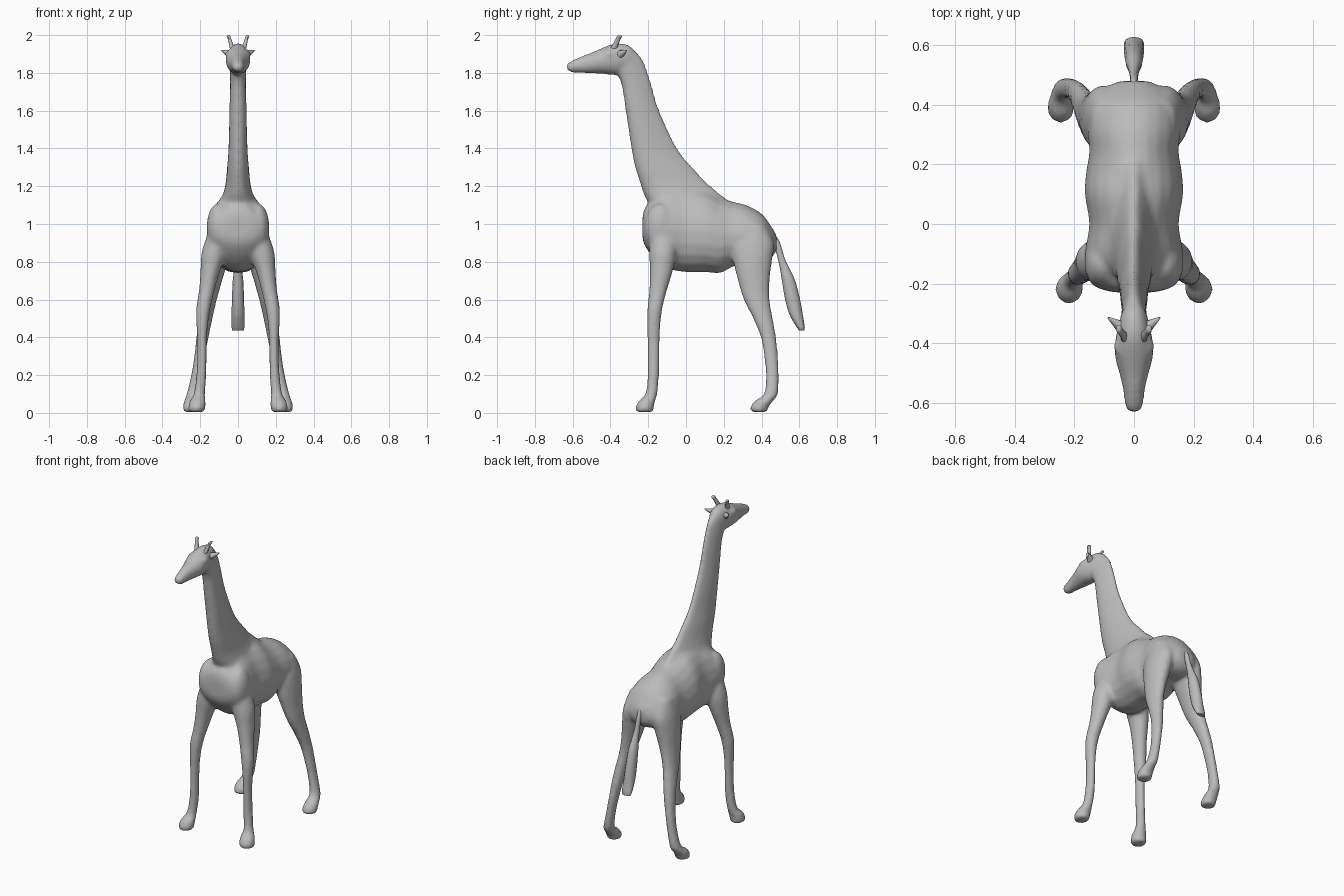
import bpy, bmesh, math
from mathutils import Vector

cube = bpy.data.objects.get("Cube")
if cube:
    bpy.data.objects.remove(cube)

grey = bpy.data.materials.new("plain grey")
grey.use_nodes = True
COLOUR = (0.5, 0.5, 0.5, 1)
grey.diffuse_color = COLOUR
grey.node_tree.nodes["Principled BSDF"].inputs["Base Color"].default_value = COLOUR


def spline(a, b, c, d, t):
    """Catmull-Rom blend between b and c."""
    return 0.5 * (2 * b + (c - a) * t + (2 * a - 5 * b + 4 * c - d) * t * t
                  + (3 * b - a - 3 * c + d) * t ** 3)


def refine(rows, steps):
    rows = [tuple(r) for r in rows]
    pad = [rows[0]] + rows + [rows[-1]]
    out = []
    for i in range(len(rows) - 1):
        for s in range(steps):
            out.append([spline(*v, s / steps) for v in zip(*pad[i:i + 4])])
    return out + [list(rows[-1])]


def loft(name, rows, axis, side=1, sharp=0.0, sides=20, steps=4):
    """Skin oval slices. Row: position on axis, low edge, high edge, x centre, half width.
    axis 'Z' has level slices with edges in y, axis 'Y' upright slices with edges in z.
    sharp narrows the high edge."""
    bm = bmesh.new()
    rings = []
    for pos, low, high, x, half in refine(rows, steps):
        mid, rad = (low + high) / 2, (high - low) / 2
        ring = []
        for k in range(sides):
            a = math.tau * k / sides
            u = side * (x + half * math.cos(a) * (1 - sharp * math.sin(a)))
            v = mid + rad * math.sin(a)
            ring.append(bm.verts.new((u, v, pos) if axis == 'Z' else (u, pos, v)))
        rings.append(ring)
    for r, s in zip(rings, rings[1:]):
        for k in range(sides):
            n = (k + 1) % sides
            bm.faces.new((r[k], r[n], s[n], s[k]))
    bm.faces.new(rings[0])
    bm.faces.new(rings[-1])
    return finish(name, bm)


def finish(name, bm):
    bmesh.ops.recalc_face_normals(bm, faces=bm.faces)
    mesh = bpy.data.meshes.new(name)
    bm.to_mesh(mesh)
    bm.free()
    mesh.materials.append(grey)
    obj = bpy.data.objects.new(name, mesh)
    bpy.context.collection.objects.link(obj)
    return obj


def ball(name, centre, size):
    bm = bmesh.new()
    bmesh.ops.create_uvsphere(bm, u_segments=16, v_segments=10, radius=1)
    for v in bm.verts:
        v.co = Vector(centre) + Vector(c * s for c, s in zip(v.co, size))
    return finish(name, bm)


def select(objs):
    bpy.ops.object.select_all(action='DESELECT')
    for o in objs:
        o.select_set(True)
    bpy.context.view_layer.objects.active = objs[0]


# Trunk, from chest to rump
trunk = loft("body", [
    (-.23, .92, 1.04, 0, .06), (-.215, .88, 1.09, 0, .12), (-.17, .82, 1.13, 0, .155),
    (-.1, .765, 1.18, 0, .165), (0, .745, 1.19, 0, .15), (.1, .745, 1.18, 0, .165),
    (.18, .74, 1.14, 0, .16), (.24, .77, 1.12, 0, .15), (.32, .8, 1.1, 0, .155),
    (.4, .8, 1.055, 0, .145), (.45, .82, .99, 0, .11), (.48, .86, .94, 0, .05)],
    'Y', sharp=.12)

# Neck, narrowing to a mane ridge at the back
neck = loft("neck", [
    (1.0, -.2, .22, 0, .12), (1.1, -.2, .24, 0, .1), (1.16, -.225, .18, 0, .075),
    (1.22, -.245, .11, 0, .062), (1.3, -.27, .035, 0, .055), (1.4, -.29, -.045, 0, .048),
    (1.6, -.32, -.14, 0, .043), (1.75, -.345, -.185, 0, .04), (1.84, -.39, -.215, 0, .042),
    (1.9, -.4, -.25, 0, .042), (1.94, -.37, -.3, 0, .025)], 'Z', sharp=.35)

# Head, from muzzle to crown
head = loft("head", [
    (-.632, 1.82, 1.845, 0, .018), (-.61, 1.803, 1.862, 0, .031), (-.56, 1.8, 1.885, 0, .036),
    (-.5, 1.797, 1.908, 0, .05), (-.45, 1.795, 1.93, 0, .064), (-.4, 1.79, 1.95, 0, .064),
    (-.35, 1.79, 1.958, 0, .055), (-.3, 1.82, 1.945, 0, .042), (-.27, 1.86, 1.92, 0, .02)], 'Y')

# Legs, shoulders and haunches on both sides
FRONT_LEG = [
    (.004, -.262, -.172, .22, .042), (.03, -.268, -.17, .218, .046), (.065, -.25, -.162, .213, .042),
    (.1, -.216, -.152, .205, .03), (.2, -.204, -.142, .194, .027), (.35, -.204, -.14, .19, .025),
    (.45, -.207, -.136, .19, .03), (.55, -.205, -.125, .184, .038), (.65, -.195, -.1, .165, .042),
    (.75, -.192, -.07, .147, .052), (.85, -.195, -.05, .125, .068), (.95, -.19, -.05, .1, .06)]
REAR_LEG = [
    (.004, .345, .43, .245, .042), (.03, .34, .437, .246, .045), (.065, .365, .462, .246, .04),
    (.1, .412, .487, .24, .032), (.2, .422, .492, .221, .027), (.3, .413, .487, .204, .028),
    (.4, .396, .477, .188, .033), (.5, .355, .46, .172, .037), (.6, .305, .443, .154, .042),
    (.7, .275, .443, .136, .052), (.8, .25, .455, .118, .064), (.9, .24, .465, .1, .068),
    (1.0, .28, .42, .08, .06)]
parts = [trunk, neck, head]
for side in (1, -1):
    parts.append(loft("front_leg", FRONT_LEG, 'Z', side))
    parts.append(loft("rear_leg", REAR_LEG, 'Z', side))
    parts.append(ball("shoulder", (side * .105, -.135, .98), (.062, .085, .13)))
    parts.append(ball("brow", (side * .048, -.41, 1.9), (.02, .035, .02)))

# Fuse the parts into one skin
select(parts)
bpy.ops.object.join()
remesh = trunk.modifiers.new("fuse", 'REMESH')
remesh.mode = 'VOXEL'
remesh.voxel_size = .011
soften = trunk.modifiers.new("soften", 'SMOOTH')
soften.factor = .5
soften.iterations = 7
for name in ("fuse", "soften"):
    bpy.ops.object.modifier_apply(modifier=name)
trunk.data.materials.clear()
trunk.data.materials.append(grey)

# Tail with a broad tuft
details = [loft("tail", [
    (.435, .6, .628, 0, .03), (.46, .582, .628, 0, .034), (.52, .548, .618, 0, .034),
    (.6, .525, .604, 0, .032), (.7, .508, .578, 0, .028), (.76, .498, .55, 0, .02),
    (.82, .485, .522, 0, .015), (.9, .462, .498, 0, .013), (.94, .44, .475, 0, .01)],
    'Z', sides=12)]

# Horns and pointed ears
for side, label in ((1, "left"), (-1, "right")):
    details.append(loft(label + "_horn", [
        (1.92, -.405, -.365, .028, .014), (1.95, -.39, -.357, .036, .011),
        (1.98, -.373, -.345, .045, .009), (1.993, -.368, -.338, .05, .01),
        (2.0, -.36, -.345, .051, .005)], 'Z', side, sides=10))
    bm = bmesh.new()
    bmesh.ops.create_cone(bm, cap_ends=True, segments=10, radius1=.024, radius2=.003, depth=.065)
    aim = Vector((side * .05, .035, .022)).to_track_quat('Z', 'Y')
    for v in bm.verts:
        v.co = aim @ v.co + Vector((side * .062, -.332, 1.908))
    details.append(finish(label + "_ear", bm))

select([trunk] + details)
bpy.ops.object.shade_smooth_by_angle(angle=math.radians(50))
